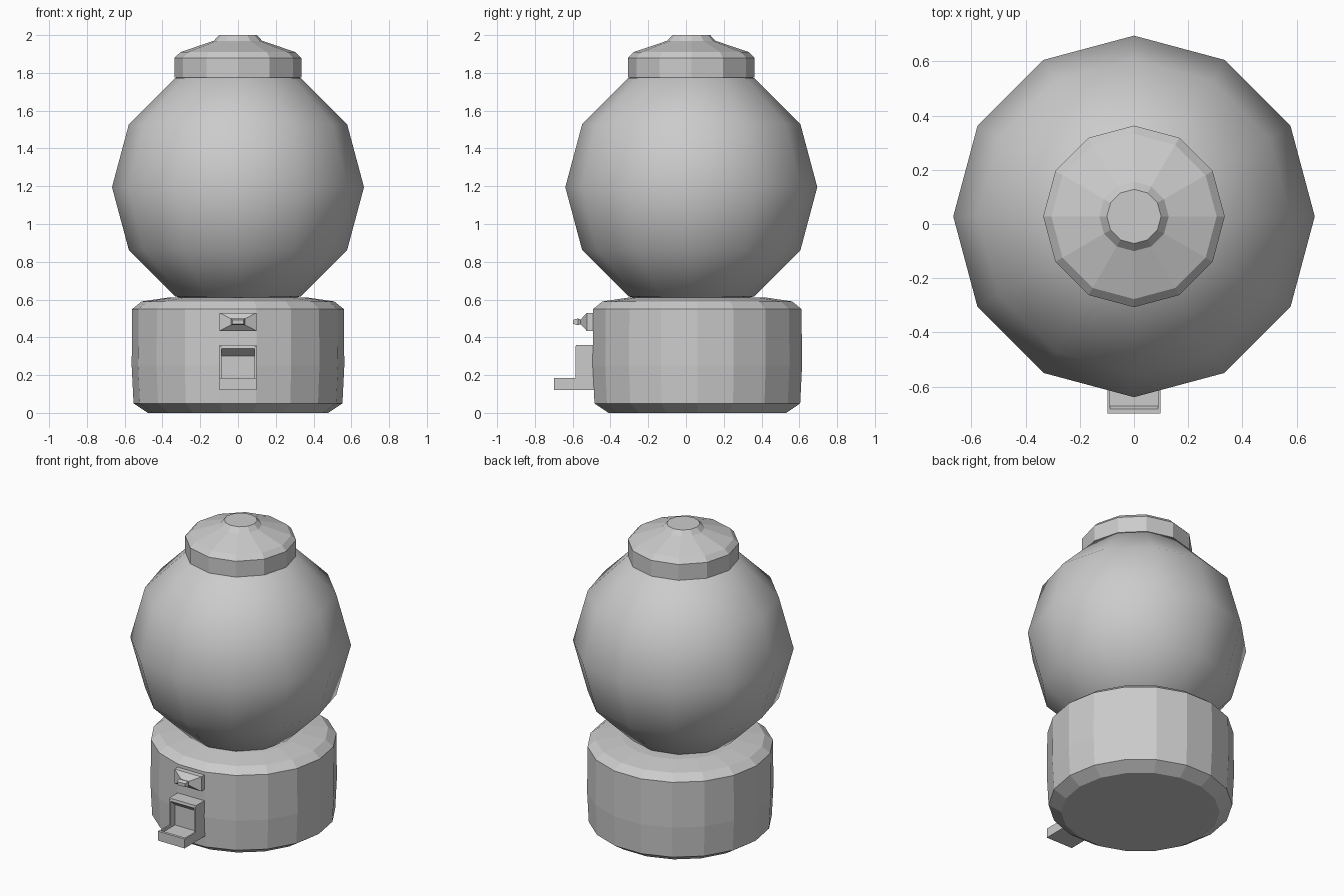
import bpy, bmesh
from math import cos, sin, pi

if "Cube" in bpy.data.objects:
    bpy.data.objects.remove(bpy.data.objects["Cube"])


def make(name, verts, faces):
    me = bpy.data.meshes.new(name)
    me.from_pydata(verts, [], faces)
    bm = bmesh.new()
    bm.from_mesh(me)
    bmesh.ops.recalc_face_normals(bm, faces=bm.faces)
    bm.to_mesh(me)
    bm.free()
    ob = bpy.data.objects.new(name, me)
    bpy.context.collection.objects.link(ob)
    return ob


def loft(name, rings):
    """Skin a list of equal-sized vertex rings and cap both ends."""
    n = len(rings[0])
    verts = [v for r in rings for v in r]
    faces = [(a * n + i, a * n + (i + 1) % n, (a + 1) * n + (i + 1) % n, (a + 1) * n + i)
             for a in range(len(rings) - 1) for i in range(n)]
    faces += [tuple(range(n)), tuple(range(len(verts) - n, len(verts)))]
    return make(name, verts, faces)


def lathe(name, profile, sides, cy):
    return loft(name, [[(r * cos(2 * pi * i / sides), cy + r * sin(2 * pi * i / sides), z)
                        for i in range(sides)] for r, z in profile])


def prism(name, profile, x0, x1):
    return loft(name, [[(x, y, z) for y, z in profile] for x in (x0, x1)])


# Base drum
lathe("base", [(0.477, 0), (0.553, 0.05), (0.563, 0.25), (0.56, 0.55),
               (0.51, 0.59), (0.36, 0.612)], 18, 0.06)

# Smooth globe
bpy.ops.mesh.primitive_uv_sphere_add(segments=12, ring_count=6, radius=0.667,
                                     location=(0, 0.028, 1.195))
globe = bpy.context.object
globe.name = "globe"
bpy.ops.object.shade_smooth()

# Lid
lathe("lid", [(0.335, 1.775), (0.335, 1.88), (0.305, 1.91),
              (0.128, 1.97), (0.1, 2.0)], 12, 0.028)

# Dispenser chute: hollow middle and two side walls
W, T = 0.098, 0.01
prism("chute_middle", [(-0.48, 0.122), (-0.70, 0.122), (-0.70, 0.184), (-0.682, 0.184),
                       (-0.672, 0.165), (-0.535, 0.165), (-0.535, 0.30), (-0.585, 0.342),
                       (-0.582, 0.36), (-0.48, 0.36)], -W + T, W - T)
wall = [(-0.48, 0.122), (-0.70, 0.122), (-0.70, 0.184), (-0.585, 0.184),
        (-0.585, 0.352), (-0.578, 0.36), (-0.48, 0.36)]
for side, x0 in (("left", -W), ("right", W - T)):
    prism("chute_wall_" + side, wall, x0, x0 + T)

# Coin knob: stepped rectangular plate and handle
steps = [(-0.48, W, 0.048), (-0.525, W, 0.048), (-0.558, 0.028, 0.012),
         (-0.572, 0.036, 0.018), (-0.597, 0.028, 0.011)]
loft("coin_knob", [[(sx * w, y, 0.482 + sz * h)
                    for sx, sz in ((-1, -1), (1, -1), (1, 1), (-1, 1))]
                   for y, w, h in steps])
